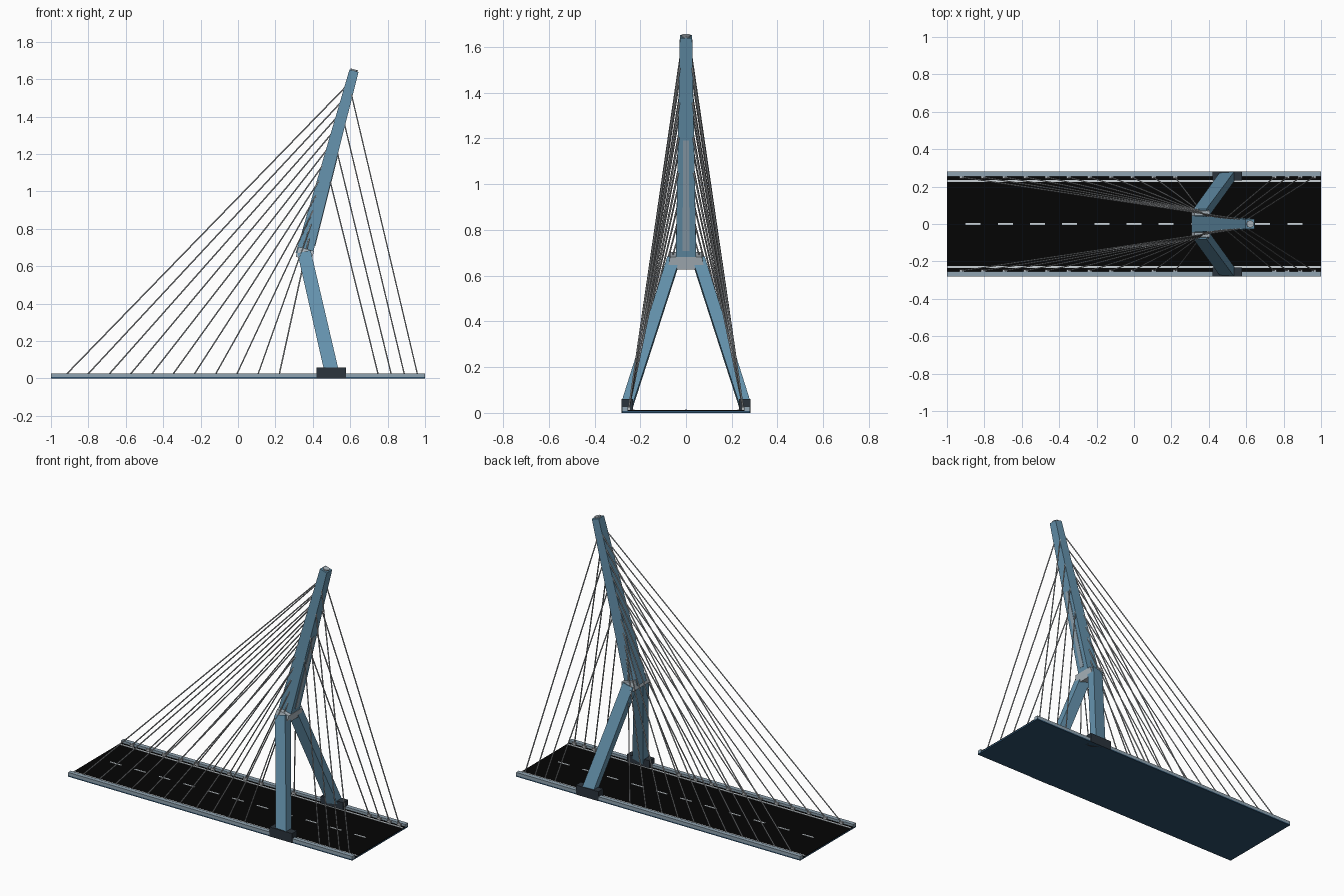
import bpy, bmesh
from mathutils import Vector, Matrix

cube = bpy.data.objects.get("Cube")
if cube:
    bpy.data.objects.remove(cube, do_unlink=True)


def material(name, rgb):
    m = bpy.data.materials.new(name)
    m.use_nodes = True
    m.diffuse_color = (*rgb, 1)
    m.node_tree.nodes["Principled BSDF"].inputs["Base Color"].default_value = (*rgb, 1)
    return m


STEEL = material("steel blue", (0.13, 0.29, 0.42))
PALE = material("pale grey blue", (0.28, 0.37, 0.44))
LIGHT = material("light grey", (0.42, 0.48, 0.53))
NAVY = material("dark navy", (0.026, 0.08, 0.15))
ROAD = material("asphalt black", (0.0015, 0.0015, 0.0015))
FOOT = material("charcoal blue", (0.024, 0.034, 0.046))
CABLE = material("cable grey", (0.46, 0.48, 0.5))
PAINT = material("lane paint", (0.6, 0.65, 0.68))


def finish(name, bm, mat):
    bmesh.ops.recalc_face_normals(bm, faces=bm.faces)
    mesh = bpy.data.meshes.new(name)
    bm.to_mesh(mesh)
    bm.free()
    mesh.materials.append(mat)
    obj = bpy.data.objects.new(name, mesh)
    bpy.context.collection.objects.link(obj)


def box(name, x, y, z, mat):
    """Box from (low, high) ranges."""
    bm = bmesh.new()
    mid = [(a + b) / 2 for a, b in (x, y, z)]
    size = [b - a for a, b in (x, y, z)]
    bmesh.ops.create_cube(bm, size=1, matrix=Matrix.Translation(mid) @ Matrix.Diagonal((*size, 1)))
    finish(name, bm, mat)


def beam(name, a, b, size_a, size_b, mat):
    """Tapered rectangular beam between two points, sizes are (depth, width)."""
    a, b = Vector(a), Vector(b)
    d = (b - a).normalized()
    u = Vector((0, 1, 0)).cross(d).normalized()
    v = d.cross(u)
    bm = bmesh.new()
    rings = []
    for p, (s, t) in ((a, size_a), (b, size_b)):
        rings.append([bm.verts.new(p + u * s * i / 2 + v * t * j / 2)
                      for i, j in ((-1, -1), (1, -1), (1, 1), (-1, 1))])
        bm.faces.new(rings[-1])
    for i in range(4):
        k = (i + 1) % 4
        bm.faces.new((rings[0][i], rings[0][k], rings[1][k], rings[1][i]))
    finish(name, bm, mat)


def rod(bm, a, b, radius, sides=6):
    """Add a round rod between two points."""
    a, b = Vector(a), Vector(b)
    d = b - a
    turn = d.to_track_quat('Z', 'Y').to_matrix().to_4x4()
    bmesh.ops.create_cone(bm, cap_ends=True, segments=sides, radius1=radius, radius2=radius,
                          depth=d.length, matrix=Matrix.Translation((a + b) / 2) @ turn)


# Deck and road
box("deck_slab", (-1, 1), (-0.28, 0.28), (0, 0.008), NAVY)
box("road_surface", (-1, 1), (-0.255, 0.255), (0.008, 0.012), ROAD)
for i in range(11):
    x = -0.86 + i * 0.172
    box("centre_dash", (x - 0.04, x + 0.04), (-0.005, 0.005), (0.012, 0.014), PAINT)

# Mast axis, running from the collar to the tip
BASE, TIP = Vector((0.352, 0, 0.66)), Vector((0.62, 0, 1.645))
AXIS = (TIP - BASE).normalized()
BACK = AXIS.cross(Vector((0, 1, 0)))


def on_mast(z):
    return BASE.lerp(TIP, (z - BASE.z) / (TIP.z - BASE.z))


# Cable pairs as (deck x, mast height)
cables = [(-0.92 + i * 0.114, 1.59 - i * 0.077) for i in range(11)]
cables += [(0.96 - i * 0.07, 1.56 - i * 0.147) for i in range(4)]

for side, label in ((1, "left"), (-1, "right")):
    def span(a, b):
        return tuple(sorted((side * a, side * b)))

    # Deck edges
    box(label + "_curb", (-1, 1), span(0.253, 0.28), (0.008, 0.027), PALE)
    box(label + "_edge_line", (-1, 1), span(0.225, 0.236), (0.012, 0.014), PAINT)

    # Splayed leg on its footing
    box(label + "_footing", (0.42, 0.578), span(0.232, 0.282), (0, 0.06), FOOT)
    beam(label + "_leg", (0.5, side * 0.256, 0.04), (0.355, side * 0.055, 0.67),
         (0.076, 0.05), (0.072, 0.055), STEEL)

    # Stay cables and their deck anchors
    bm = bmesh.new()
    for x, z in cables:
        rod(bm, (x, side * 0.25, 0.02), on_mast(z) + Vector((0, side * 0.02, 0)), 0.0038)
    finish(label + "_cables", bm, CABLE)
    for x, z in cables:
        box(label + "_anchor", (x - 0.012, x + 0.012), span(0.243, 0.257), (0.01, 0.026), CABLE)

# Collar joining the legs to the mast
beam("collar", BASE - AXIS * 0.02 + BACK * -0.004, BASE + AXIS * 0.035 + BACK * -0.004,
     (0.088, 0.16), (0.085, 0.14), LIGHT)

# Leaning mast with a pale strip on its upper face and a light cap
beam("mast", BASE, TIP, (0.09, 0.09), (0.05, 0.054), STEEL)
strip = [on_mast(z) - BACK * (0.045 - 0.02 * (z - BASE.z) / (TIP.z - BASE.z)) for z in (0.72, 1.2)]
beam("mast_strip", *strip, (0.006, 0.03), (0.006, 0.026), PALE)
bm = bmesh.new()
rod(bm, TIP - AXIS * 0.002, TIP + AXIS * 0.008, 0.02, 8)
finish("mast_cap", bm, LIGHT)
